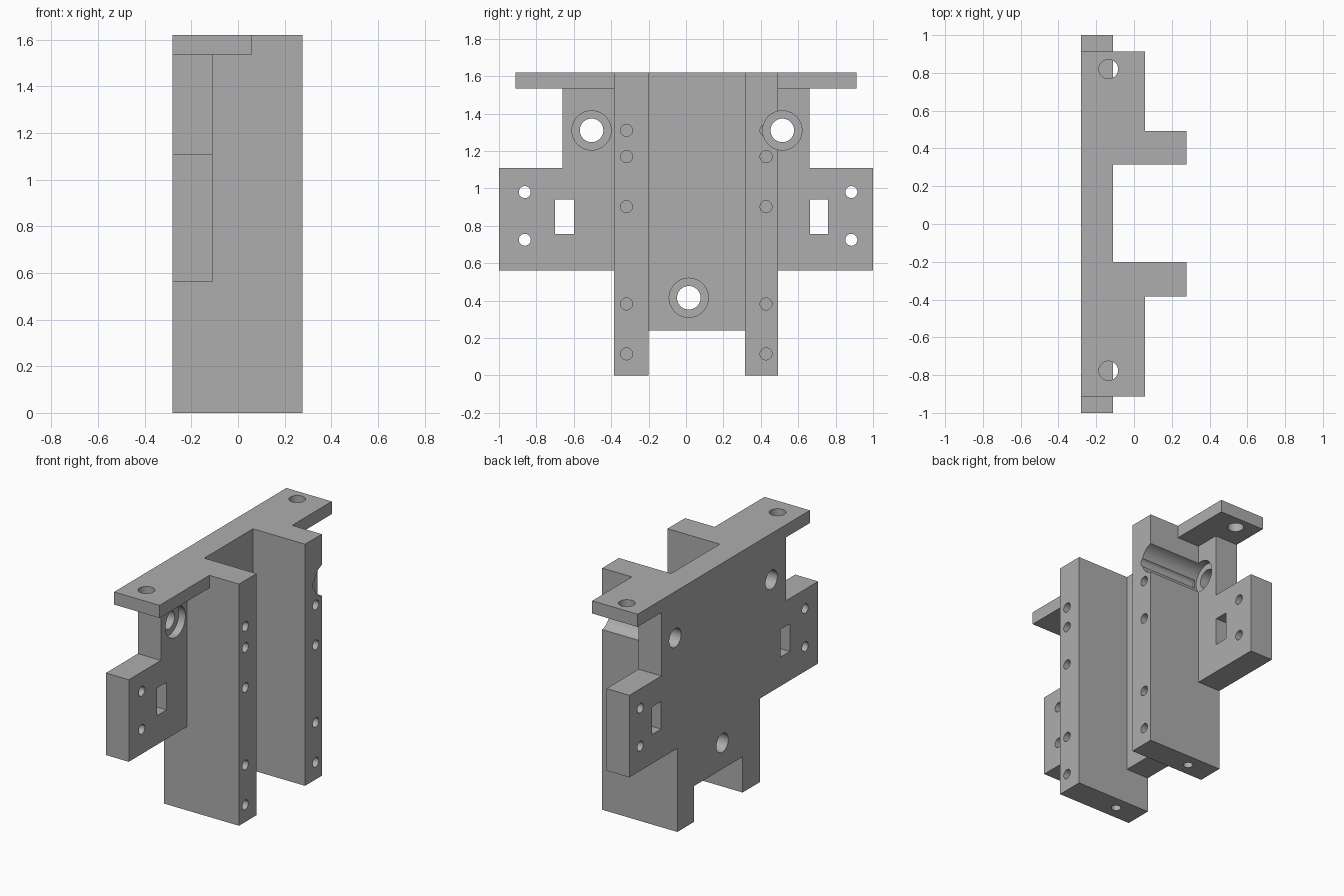
import bpy, bmesh, math
from mathutils import Matrix, Vector

default = bpy.data.objects.get("Cube")
if default:
    bpy.data.objects.remove(default, do_unlink=True)

grey = bpy.data.materials.new("machined_grey")
grey.use_nodes = True
COLOUR = (0.42, 0.42, 0.42, 1)
grey.diffuse_color = COLOUR
grey.node_tree.nodes["Principled BSDF"].inputs["Base Color"].default_value = COLOUR


def finish(bm, name):
    mesh = bpy.data.meshes.new(name)
    bm.to_mesh(mesh)
    bm.free()
    mesh.materials.append(grey)
    obj = bpy.data.objects.new(name, mesh)
    bpy.context.collection.objects.link(obj)
    return obj


def box(name, x, y, z):
    """Box from three (low, high) ranges."""
    bm = bmesh.new()
    size = Vector([r[1] - r[0] for r in (x, y, z)])
    mid = Vector([sum(r) / 2 for r in (x, y, z)])
    bmesh.ops.create_cube(bm, size=1,
                          matrix=Matrix.Translation(mid) @ Matrix.Diagonal(size).to_4x4())
    return finish(bm, name)


def drill(axis, span, a, b, radius):
    """Cylinder cutter along x at (y, z), or along z at (x, y)."""
    bm = bmesh.new()
    mid = sum(span) / 2
    if axis == "x":
        place = Matrix.Translation((mid, a, b)) @ Matrix.Rotation(math.pi / 2, 4, "Y")
    else:
        place = Matrix.Translation((a, b, mid))
    bmesh.ops.create_cone(bm, cap_ends=True, segments=40, radius1=radius, radius2=radius,
                          depth=span[1] - span[0], matrix=place)
    return finish(bm, "drill_cutter")


def combine(tool, operation):
    mod = body.modifiers.new("shape", "BOOLEAN")
    mod.operation = operation
    mod.solver = "EXACT"
    mod.object = tool
    bpy.ops.object.modifier_apply(modifier=mod.name)
    bpy.data.objects.remove(tool, do_unlink=True)


BACK, FACE, FRONT, TOP = -0.28, -0.11, 0.277, 1.62
PLATE = (BACK, FACE)
RAILS = ((-0.385, -0.2), (0.315, 0.492))

# Back plate, the base every other part is fused to
body = box("mounting_bracket", PLATE, (-0.385, 0.492), (0.24, TOP))
bpy.context.view_layer.objects.active = body
body.select_set(True)

# Side ears and upper shoulders of the plate
combine(box("ears", PLATE, (-1, 1), (0.56, 1.11)), "UNION")
combine(box("shoulders", PLATE, (-0.66, 0.66), (0.8, TOP)), "UNION")

# Rails and the top flange wings outside them
for rail in RAILS:
    combine(box("rail", (BACK, FRONT), rail, (0, TOP)), "UNION")
for wing in ((-0.912, -0.3), (0.4, 0.912)):
    combine(box("flange_wing", (BACK, 0.057), wing, (1.535, TOP)), "UNION")

# Counterbored bolt holes, one of which grooves the rail
for y, z in ((-0.505, 1.31), (0.515, 1.31), (0.015, 0.415)):
    combine(drill("x", (-0.5, 0.5), y, z, 0.063), "DIFFERENCE")
    combine(drill("x", (FACE - 0.05, 0.5), y, z, 0.105), "DIFFERENCE")

# Ear windows and pin holes
for window, pin in (((-0.70, -0.60), -0.862), ((0.663, 0.76), 0.884)):
    combine(box("window_cutter", (-0.5, 0.2), window, (0.755, 0.94)), "DIFFERENCE")
    for z in (0.725, 0.98):
        combine(drill("x", (-0.5, 0.2), pin, z, 0.032), "DIFFERENCE")

# Blind holes in the rail faces and rail feet
for y in (-0.318, 0.428):
    for z in (0.115, 0.382, 0.902, 1.17, 1.31):
        combine(drill("x", (-0.145, 0.5), y, z, 0.032), "DIFFERENCE")
for rail in RAILS:
    combine(drill("z", (-0.2, 0.2), -0.1, sum(rail) / 2, 0.03), "DIFFERENCE")

# Flange holes
for y in (-0.777, 0.82):
    combine(drill("z", (1.4, 1.8), -0.135, y, 0.051), "DIFFERENCE")

bpy.ops.object.shade_smooth_by_angle(angle=math.radians(30))
